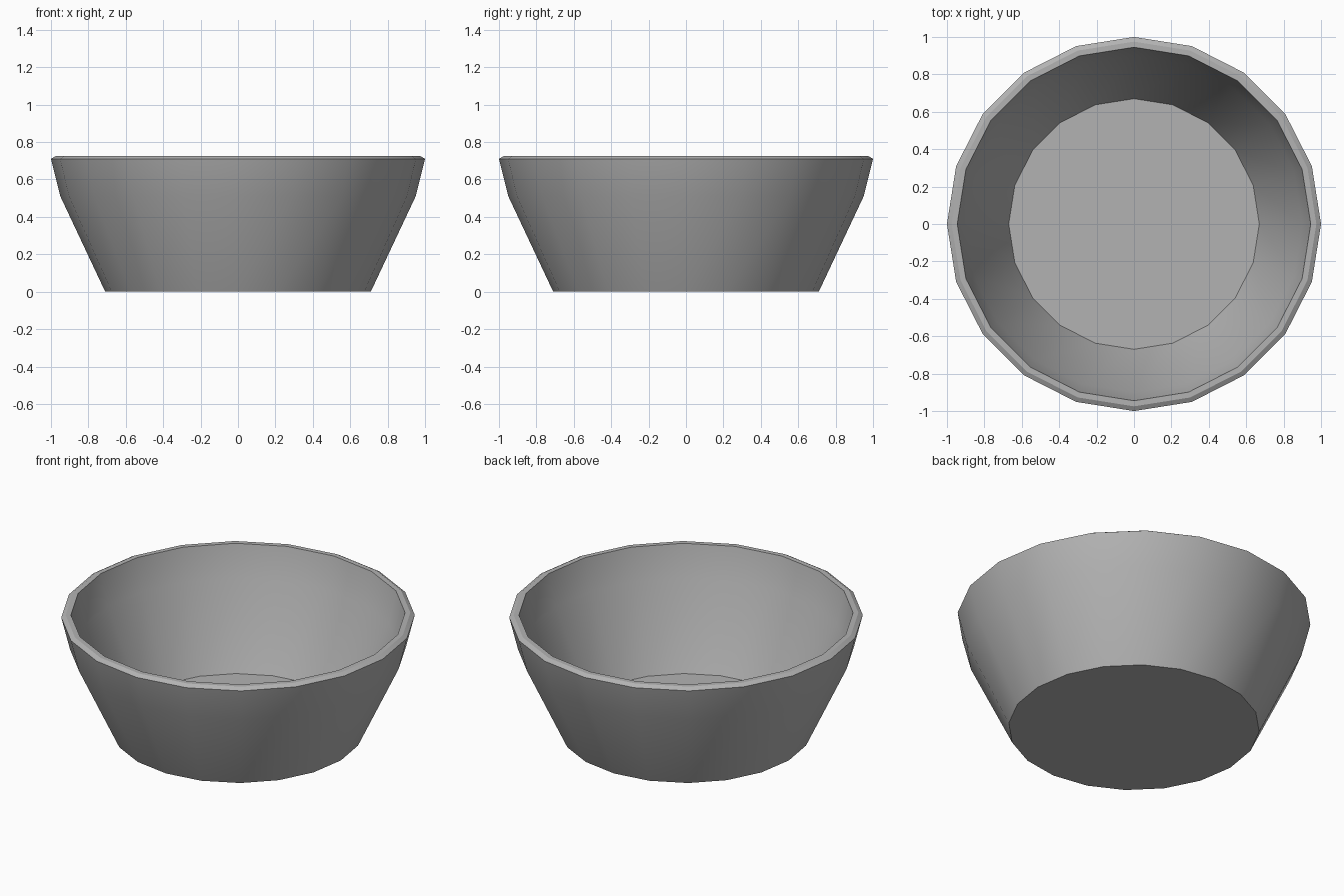
import bpy, bmesh, math

if "Cube" in bpy.data.objects:
    bpy.data.objects.remove(bpy.data.objects["Cube"])

SIDES = 20
# closed wall profile (radius, height): outer base up to rim, then down inside
PROFILE = [(0.71, 0.0), (0.95, 0.51), (1.0, 0.71), (0.975, 0.725),
           (0.945, 0.725), (0.90, 0.53), (0.67, 0.04)]

mat = bpy.data.materials.new("grey")
mat.diffuse_color = (0.45, 0.45, 0.45, 1)
mat.use_nodes = True
mat.node_tree.nodes["Principled BSDF"].inputs["Base Color"].default_value = mat.diffuse_color

# bowl: rings joined into walls, capped at both ends
bm = bmesh.new()
rings = [[bm.verts.new((r * math.cos(2 * math.pi * i / SIDES),
                        r * math.sin(2 * math.pi * i / SIDES), z))
          for i in range(SIDES)] for r, z in PROFILE]
for a, b in zip(rings, rings[1:]):
    for i in range(SIDES):
        j = (i + 1) % SIDES
        bm.faces.new((a[i], a[j], b[j], b[i]))
bm.faces.new(rings[0][::-1])   # underside
bm.faces.new(rings[-1])        # inner floor
bmesh.ops.recalc_face_normals(bm, faces=bm.faces)

mesh = bpy.data.meshes.new("bowl")
bm.to_mesh(mesh)
bm.free()
mesh.materials.append(mat)
bowl = bpy.data.objects.new("bowl", mesh)
bpy.context.collection.objects.link(bowl)
bpy.context.view_layer.objects.active = bowl
bowl.select_set(True)
bpy.ops.object.shade_smooth_by_angle(angle=math.radians(30))
